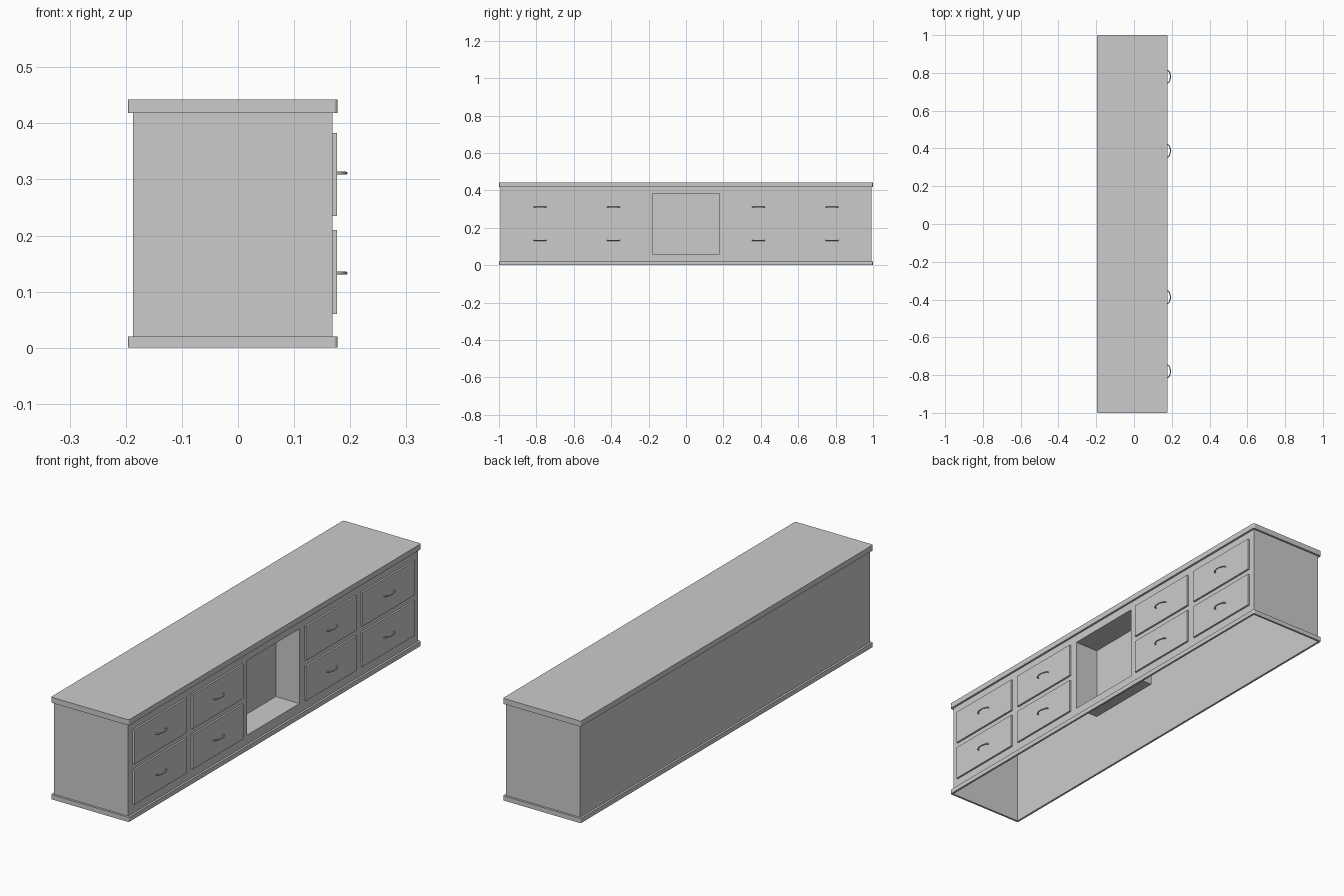
import bpy, bmesh, math

if "Cube" in bpy.data.objects:
    bpy.data.objects.remove(bpy.data.objects["Cube"])

XB, XF, YB = -0.187, 0.168, 0.991      # carcass back, front, half length
Z0, Z1 = 0.02, 0.418                   # carcass bottom, top


def add_mesh(name, bm):
    bmesh.ops.remove_doubles(bm, verts=bm.verts, dist=1e-6)
    me = bpy.data.meshes.new(name)
    bm.to_mesh(me)
    bm.free()
    ob = bpy.data.objects.new(name, me)
    bpy.context.collection.objects.link(ob)
    return ob


def quad(bm, *pts):
    return bm.faces.new([bm.verts.new(p) for p in pts])


def outline(x0, x1, y, r, n=4):
    """Rounded rectangle in plan, counter-clockwise."""
    pts = []
    for k, (cx, cy) in enumerate([(x1 - r, y - r), (x0 + r, y - r),
                                  (x0 + r, r - y), (x1 - r, r - y)]):
        for i in range(n + 1):
            a = math.pi / 2 * (k + i / n)
            pts.append((cx + r * math.cos(a), cy + r * math.sin(a)))
    return pts


def box(name, x0, x1, y0, y1, z0, z1):
    bm = bmesh.new()
    bmesh.ops.create_cube(bm, size=1)
    for v in bm.verts:
        v.co = ((x0 + x1) / 2 + v.co.x * (x1 - x0),
                (y0 + y1) / 2 + v.co.y * (y1 - y0),
                (z0 + z1) / 2 + v.co.z * (z1 - z0))
    return add_mesh(name, bm)


# Top slab with softly rounded corners
bm = bmesh.new()
base = bm.faces.new([bm.verts.new((x, y, Z1)) for x, y in outline(-0.196, 0.177, 1.0, 0.006)])
ext = bmesh.ops.extrude_face_region(bm, geom=[base])
for v in ext["geom"]:
    if isinstance(v, bmesh.types.BMVert):
        v.co.z = 0.442
bm.faces.new(list(reversed(base.verts))) if not base.is_valid else None
bmesh.ops.recalc_face_normals(bm, faces=bm.faces)
add_mesh("top_slab", bm)

# Plinth: a frame around the open underside
bm = bmesh.new()
outer = outline(-0.196, 0.177, 1.0, 0.006)
inner = outline(XB, XF, YB, 0.0005)
section = [(outer, 0), (outer, Z0), (inner, Z0), (inner, 0)]
for s in range(4):
    (a, za), (b, zb) = section[s], section[(s + 1) % 4]
    for i in range(len(a)):
        j = (i + 1) % len(a)
        quad(bm, (*a[i], za), (*a[j], za), (*b[j], zb), (*b[i], zb))
bmesh.ops.remove_doubles(bm, verts=bm.verts, dist=1e-6)
bmesh.ops.recalc_face_normals(bm, faces=bm.faces)
add_mesh("plinth_frame", bm)

# Carcass: thin shell, front pierced by the open niche
bm = bmesh.new()
quad(bm, (XB, YB, Z0), (XB, -YB, Z0), (XB, -YB, Z1), (XB, YB, Z1))
quad(bm, (XB, -YB, Z0), (XF, -YB, Z0), (XF, -YB, Z1), (XB, -YB, Z1))
quad(bm, (XF, YB, Z0), (XB, YB, Z0), (XB, YB, Z1), (XF, YB, Z1))
ys, zs = [-YB, -0.18, 0.18, YB], [Z0, 0.06, 0.383, Z1]
for i in range(3):
    for j in range(3):
        f = quad(bm, (XF, ys[i], zs[j]), (XF, ys[i + 1], zs[j]),
                 (XF, ys[i + 1], zs[j + 1]), (XF, ys[i], zs[j + 1]))
        if i == j == 1:
            niche = f
bmesh.ops.remove_doubles(bm, verts=bm.verts, dist=1e-6)
ext = bmesh.ops.extrude_discrete_faces(bm, faces=[niche])
for v in ext["faces"][0].verts:
    v.co.x -= 0.113
add_mesh("carcass", bm)

# Handle: a bowed pull swept along a half ellipse
cu = bpy.data.curves.new("handle", "CURVE")
cu.dimensions = "3D"
cu.bevel_depth = 0.0027
cu.bevel_resolution = 2
cu.use_fill_caps = True
sp = cu.splines.new("POLY")
N = 14
sp.points.add(N)
for i, p in enumerate(sp.points):
    a = math.pi * i / N
    p.co = (0.174 + 0.0185 * math.sin(a) ** 0.8, -0.033 * math.cos(a), 0, 1)
tmp = bpy.data.objects.new("handle_path", cu)
bpy.context.collection.objects.link(tmp)
bpy.context.view_layer.update()
handle_mesh = bpy.data.meshes.new_from_object(
    tmp.evaluated_get(bpy.context.evaluated_depsgraph_get()))
bpy.data.objects.remove(tmp)
for p in handle_mesh.polygons:
    p.use_smooth = len(p.vertices) == 4

# Drawer fronts with handles, two rows of four
for row, (z0, z1, zh) in {"lower": (0.06, 0.21, 0.133), "upper": (0.235, 0.383, 0.311)}.items():
    for side in (-1, 1):
        for col, (a, b) in {"inner": (0.215, 0.56), "outer": (0.6, 0.96)}.items():
            tag = f"{row}_{col}_{'left' if side < 0 else 'right'}"
            y0, y1 = sorted((side * a, side * b))
            box("drawer_" + tag, XF - 0.001, 0.176, y0, y1, z0, z1)
            h = bpy.data.objects.new("handle_" + tag, handle_mesh)
            h.location = (0, (y0 + y1) / 2, zh)
            bpy.context.collection.objects.link(h)
